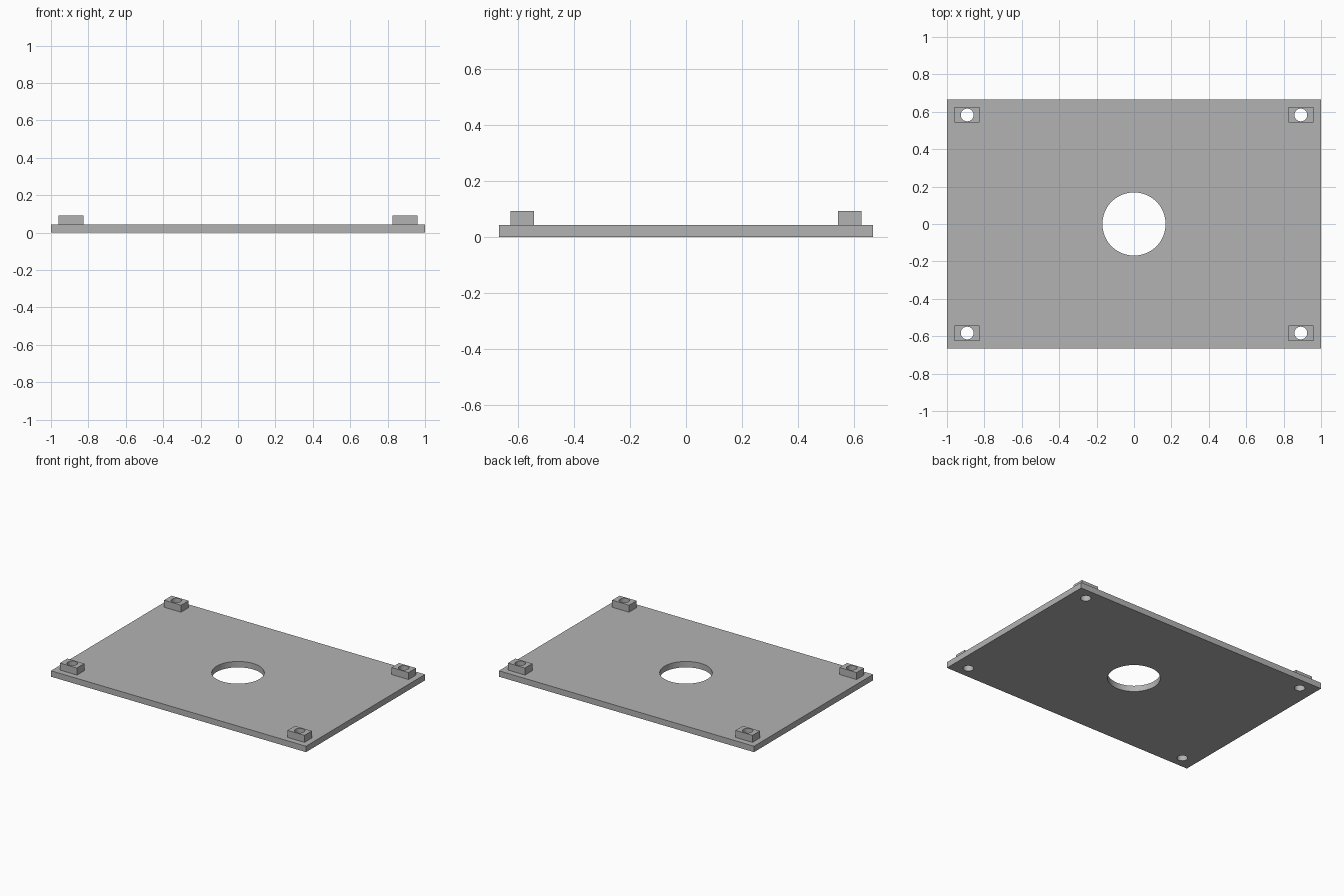
import bpy
import math

if "Cube" in bpy.data.objects:
    bpy.data.objects.remove(bpy.data.objects["Cube"], do_unlink=True)

PLATE = (2.0, 1.333, 0.042)
PAD = (0.133, 0.083, 0.05)
PAD_X, PAD_Y = 0.892, 0.583
CENTRE_RADIUS, SCREW_RADIUS = 0.169, 0.034

grey = bpy.data.materials.new("plain_grey")
grey.use_nodes = True
colour = (0.45, 0.45, 0.45, 1)
grey.diffuse_color = colour
grey.node_tree.nodes["Principled BSDF"].inputs["Base Color"].default_value = colour


def box(name, size, x, y, base):
    bpy.ops.mesh.primitive_cube_add(size=1, location=(x, y, base + size[2] / 2))
    obj = bpy.context.object
    obj.name = name
    obj.scale = size
    bpy.ops.object.transform_apply(location=False, rotation=False, scale=True)
    obj.data.materials.append(grey)
    return obj


def drill(obj, x, y, radius):
    """Cut a vertical round hole right through obj."""
    bpy.ops.mesh.primitive_cylinder_add(vertices=64, radius=radius, depth=1, location=(x, y, 0))
    cutter = bpy.context.object
    cutter.hide_render = True
    mod = obj.modifiers.new("hole", "BOOLEAN")
    mod.operation = "DIFFERENCE"
    mod.solver = "EXACT"
    mod.object = cutter
    bpy.ops.object.select_all(action="DESELECT")
    bpy.context.view_layer.objects.active = obj
    obj.select_set(True)
    bpy.ops.object.modifier_apply(modifier=mod.name)
    bpy.data.objects.remove(cutter, do_unlink=True)


# Base plate with the large central opening
plate = box("base_plate", PLATE, 0, 0, 0)
drill(plate, 0, 0, CENTRE_RADIUS)
parts = [plate]

# Corner mounting pads, each with a screw hole that continues through the plate
for end, sy in (("front", -1), ("back", 1)):
    for side, sx in (("right", -1), ("left", 1)):
        x, y = sx * PAD_X, sy * PAD_Y
        pad = box(f"{end}_{side}_pad", PAD, x, y, PLATE[2])
        drill(pad, x, y, SCREW_RADIUS)
        drill(plate, x, y, SCREW_RADIUS)
        parts.append(pad)

# Round hole walls shade smoothly, box edges stay sharp
bpy.ops.object.select_all(action="DESELECT")
for part in parts:
    part.select_set(True)
bpy.context.view_layer.objects.active = plate
bpy.ops.object.shade_smooth_by_angle(angle=math.radians(30))
